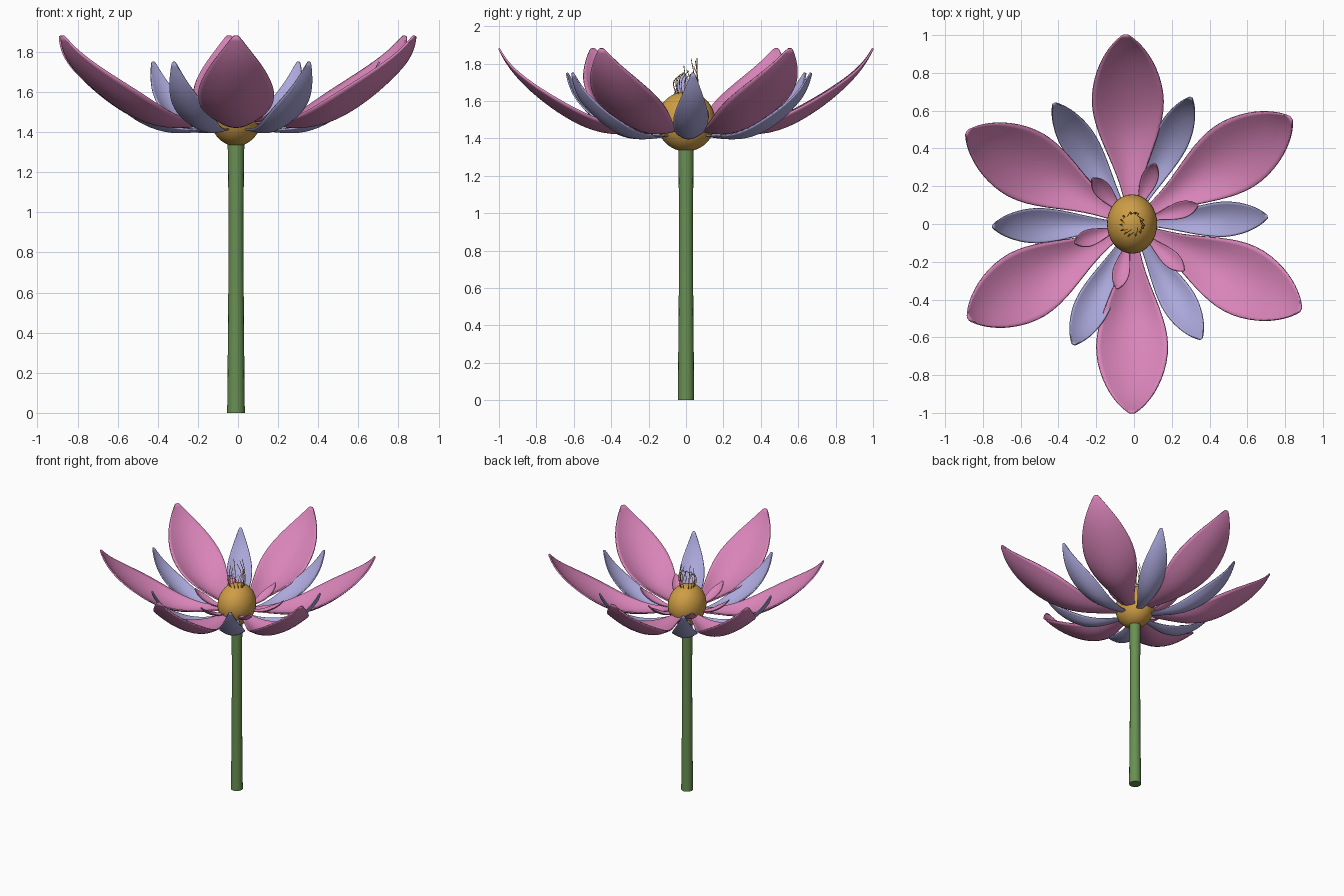
import bpy, bmesh, math, random
from mathutils import Vector

if "Cube" in bpy.data.objects:
    bpy.data.objects.remove(bpy.data.objects["Cube"])

CX = -0.01  # flower axis


def material(name, rgb):
    m = bpy.data.materials.new(name)
    m.use_nodes = True
    m.diffuse_color = (*rgb, 1)
    m.node_tree.nodes["Principled BSDF"].inputs["Base Color"].default_value = (*rgb, 1)
    return m


pink = material("petal pink", (0.69, 0.23, 0.48))
lilac = material("petal lilac", (0.41, 0.39, 0.71))
gold = material("gold", (0.62, 0.34, 0.06))
green = material("stem green", (0.14, 0.28, 0.085))


def add_object(name, bm, mat, location=(0, 0, 0)):
    bmesh.ops.recalc_face_normals(bm, faces=bm.faces)
    mesh = bpy.data.meshes.new(name)
    bm.to_mesh(mesh)
    bm.free()
    mesh.materials.append(mat)
    for p in mesh.polygons:
        p.use_smooth = True
    ob = bpy.data.objects.new(name, mesh)
    ob.location = location
    bpy.context.collection.objects.link(ob)
    return ob


def petal(name, rows, angle, length, mat, thick):
    """Cupped leaf along +x; each row is (reach, height, half width, edge lift)."""
    bm = bmesh.new()
    grid = []
    for reach, height, half, lift in rows:
        grid.append([bm.verts.new((reach * length, v * half, height + lift * v * v))
                     for v in (-1, -0.5, 0, 0.5, 1)])
    for a, b in zip(grid, grid[1:]):
        for i in range(len(a) - 1):
            bm.faces.new((a[i], b[i], b[i + 1], a[i + 1]))
    ob = add_object(name, bm, mat, (CX, 0, 0))
    ob.rotation_euler.z = math.radians(angle)
    sub = ob.modifiers.new("smooth", "SUBSURF")
    sub.levels = sub.render_levels = 2
    sol = ob.modifiers.new("thickness", "SOLIDIFY")
    sol.thickness = thick
    sol.offset = 0


# Petals: three whorls
large = [(0.08, 1.45, 0.03, 0), (0.25, 1.425, 0.06, 0.02), (0.45, 1.415, 0.15, 0.07),
         (0.64, 1.50, 0.205, 0.08), (0.83, 1.645, 0.16, 0.05), (0.95, 1.78, 0.08, 0.015),
         (1.0, 1.88, 0.015, 0)]
middle = [(0.08, 1.42, 0.015, 0), (0.2, 1.40, 0.035, 0.01), (0.35, 1.39, 0.075, 0.035),
          (0.5, 1.455, 0.1, 0.045), (0.62, 1.56, 0.075, 0.025), (0.69, 1.655, 0.042, 0.01),
          (0.73, 1.75, 0.01, 0)]
inner = [(0.08, 1.455, 0.01, 0), (0.15, 1.45, 0.02, 0.005), (0.21, 1.46, 0.04, 0.015),
         (0.27, 1.49, 0.048, 0.02), (0.32, 1.53, 0.03, 0.01), (0.345, 1.57, 0.005, 0)]

whorls = [
    ("large_petal", large, pink, 0.01,
     [(92, 1.0), (33.5, 1.01), (-27, 1.0), (-90, 1.0), (210, 1.0), (151, 1.0)]),
    ("middle_petal", middle, lilac, 0.008,
     [(3, 0.98), (65, 1.01), (123, 1.04), (181, 1.01), (244, 0.97), (301, 0.97)]),
    ("inner_petal", inner, pink, 0.006,
     [(16, 1.05), (69, 0.99), (131, 0.93), (198, 0.93), (257, 1.02), (318, 1.07)]),
]
for name, rows, mat, thick, places in whorls:
    for n, (angle, length) in enumerate(places, 1):
        petal(f"{name}_{n}", rows, angle, length, mat, thick)

# Flower centre
bm = bmesh.new()
bmesh.ops.create_uvsphere(bm, u_segments=32, v_segments=20, radius=1)
bmesh.ops.scale(bm, vec=(0.133, 0.157, 0.16), verts=bm.verts)
add_object("flower_centre", bm, gold, (CX, 0, 1.49))

# Stem, waisted a little below the flower
bm = bmesh.new()
rings = []
for z, r in ((0, 0.044), (0.5, 0.039), (1.0, 0.037), (1.38, 0.042)):
    ring = bmesh.ops.create_circle(bm, segments=16, radius=r, cap_ends=z in (0, 1.38))["verts"]
    bmesh.ops.translate(bm, vec=(0, 0, z), verts=ring)
    rings.append(ring)
for a, b in zip(rings, rings[1:]):
    for i in range(16):
        j = (i + 1) % 16
        bm.faces.new((a[i], a[j], b[j], b[i]))
stem = add_object("stem", bm, green, (CX, 0, 0))
bpy.ops.object.select_all(action="DESELECT")
stem.select_set(True)
bpy.context.view_layer.objects.active = stem
bpy.ops.object.shade_smooth_by_angle(angle=math.radians(40))

# Stamens: fine bent filaments in a swirling ring on top of the centre
random.seed(4)
curve = bpy.data.curves.new("stamens", "CURVE")
curve.dimensions = "3D"
curve.bevel_depth = 0.002
curve.bevel_resolution = 1
curve.resolution_u = 6
curve.use_fill_caps = True
count = 14
for i in range(count):
    a = math.tau * i / count + random.uniform(-0.15, 0.15)
    out = Vector((math.cos(a), math.sin(a), 0))
    side = Vector((-out.y, out.x, 0))
    top = 1.78 + 0.04 * out.y + random.uniform(-0.04, 0.03)
    points = [out * 0.05 + Vector((0, 0, 1.62)),
              out * 0.065 + Vector((0, 0, 1.71)),
              out * random.uniform(0.03, 0.05) + side * 0.02 + Vector((0, 0.01, top))]
    s = curve.splines.new("BEZIER")
    s.bezier_points.add(len(points) - 1)
    for bp, co in zip(s.bezier_points, points):
        bp.co = co
        bp.handle_left_type = bp.handle_right_type = "AUTO"
curve.materials.append(gold)
stamens = bpy.data.objects.new("stamens", curve)
stamens.location.x = CX
bpy.context.collection.objects.link(stamens)
